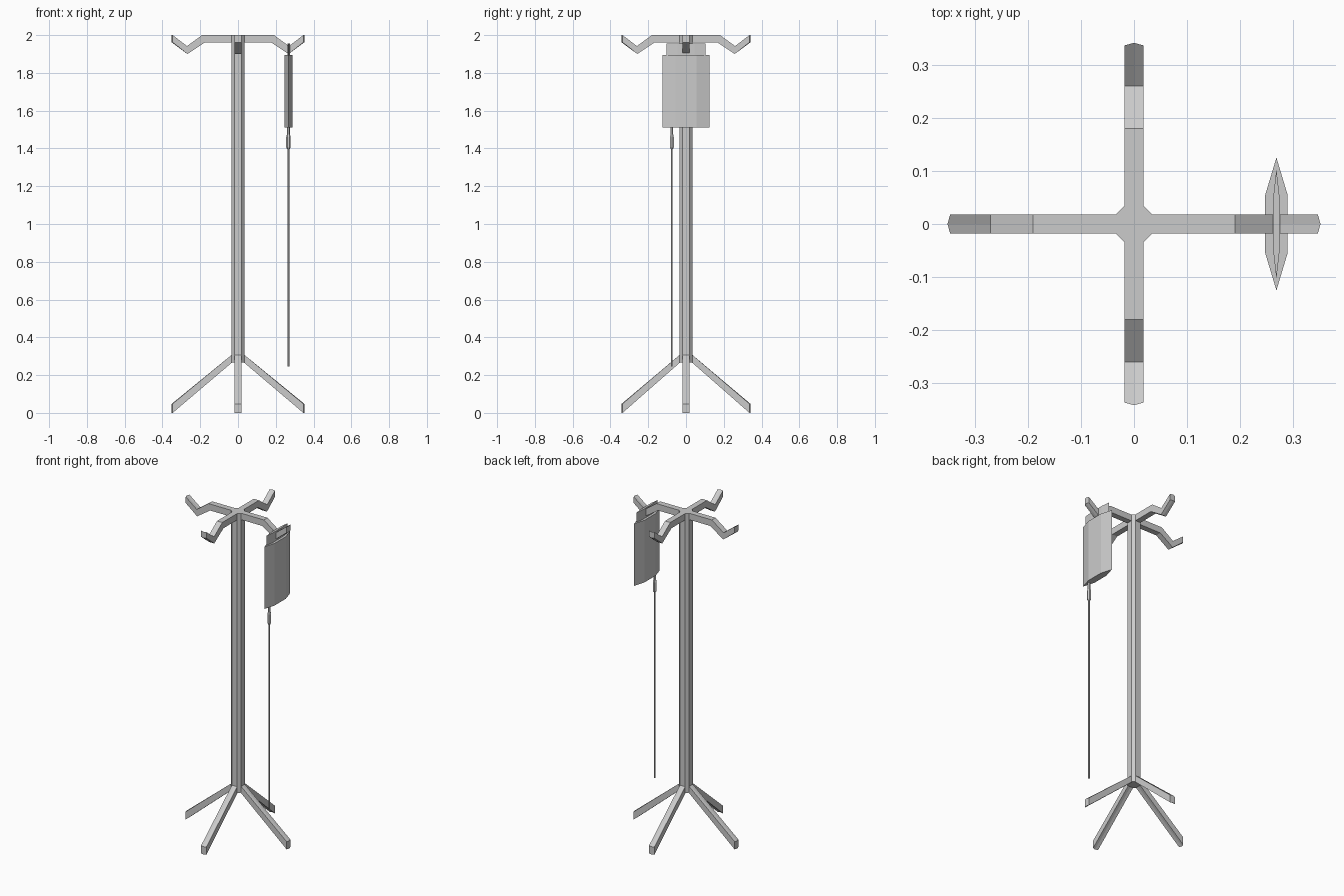
import bpy, math
from mathutils import Matrix

if "Cube" in bpy.data.objects:
    bpy.data.objects.remove(bpy.data.objects["Cube"])


def make(name, verts, faces):
    me = bpy.data.meshes.new(name)
    me.from_pydata(verts, [], faces)
    me.update()
    ob = bpy.data.objects.new(name, me)
    bpy.context.collection.objects.link(ob)
    return ob


def loft(name, rings):
    # closed rings joined in order, capped at both ends
    n = len(rings[0])
    faces = [(k*n+i, k*n+(i+1) % n, (k+1)*n+(i+1) % n, (k+1)*n+i)
             for k in range(len(rings)-1) for i in range(n)]
    last = (len(rings)-1)*n
    faces += [tuple(reversed(range(n))), tuple(range(last, last+n))]
    return make(name, [p for r in rings for p in r], faces)


def prism(name, outline, z0, z1):
    return loft(name, [[(x, y, z) for x, y in outline] for z in (z0, z1)])


def limb(name, stations, angle, shift):
    # six-point section (slightly bowed outward) swept along the stations
    w = 0.018
    rings = []
    for k, (xt, zt, xb, zb) in enumerate(stations):
        s = shift if k else 0
        bow = 0.005 if k == len(stations)-1 else 0
        ring = [(xb+s-bow, w, zb), (xt+s-bow, w, zt), (xt+s, 0, zt),
                (xt+s-bow, -w, zt), (xb+s-bow, -w, zb), (xb+s, 0, zb)]
        rings.append(ring)
    ob = loft(name, rings)
    ob.data.transform(Matrix.Rotation(angle, 4, 'Z'))
    return ob


# pole
a, b = 0.034, 0.018
octagon = [(a, -b), (a, b), (b, a), (-b, a), (-a, b), (-a, -b), (-b, -a), (b, -a)]
prism("pole", octagon, 0.268, 2.0)

# hooked arms and splayed legs, four of each: (top x, top z, bottom x, bottom z)
arm = [(0.03, 2.0, 0.03, 1.96), (0.19, 2.0, 0.178, 1.96),
       (0.27, 1.942, 0.268, 1.9), (0.351, 2.0, 0.351, 1.962)]
leg = [(0.03, 0.31, 0.03, 0.268), (0.351, 0.048, 0.351, 0.0)]
for i in range(4):
    shift = -0.01 if i % 2 else 0
    limb(f"hook_arm_{i+1}", arm, i*math.pi/2, shift)
    limb(f"leg_{i+1}", leg, i*math.pi/2, shift)


# fluid bag and its hanging tab
def lens(cx, t, flat, tip):
    return [(cx, -tip), (cx+t, -flat), (cx+t, flat), (cx, tip), (cx-t, flat), (cx-t, -flat)]


prism("bag", lens(0.268, 0.021, 0.055, 0.125), 1.51, 1.895)
prism("bag_tab", lens(0.268, 0.0065, 0.045, 0.103), 1.89, 1.955)


# drip chamber and tube
def lathe(name, profile, cx, cy, n=6):
    return loft(name, [[(cx+r*math.cos(2*math.pi*i/n), cy+r*math.sin(2*math.pi*i/n), z)
                        for i in range(n)] for r, z in profile])


lathe("drip_chamber", [(0.005, 1.395), (0.012, 1.405), (0.012, 1.46), (0.008, 1.475),
                       (0.008, 1.52)], 0.267, -0.075)
lathe("drip_tube", [(0.005, 0.245), (0.005, 1.40)], 0.267, -0.075)
